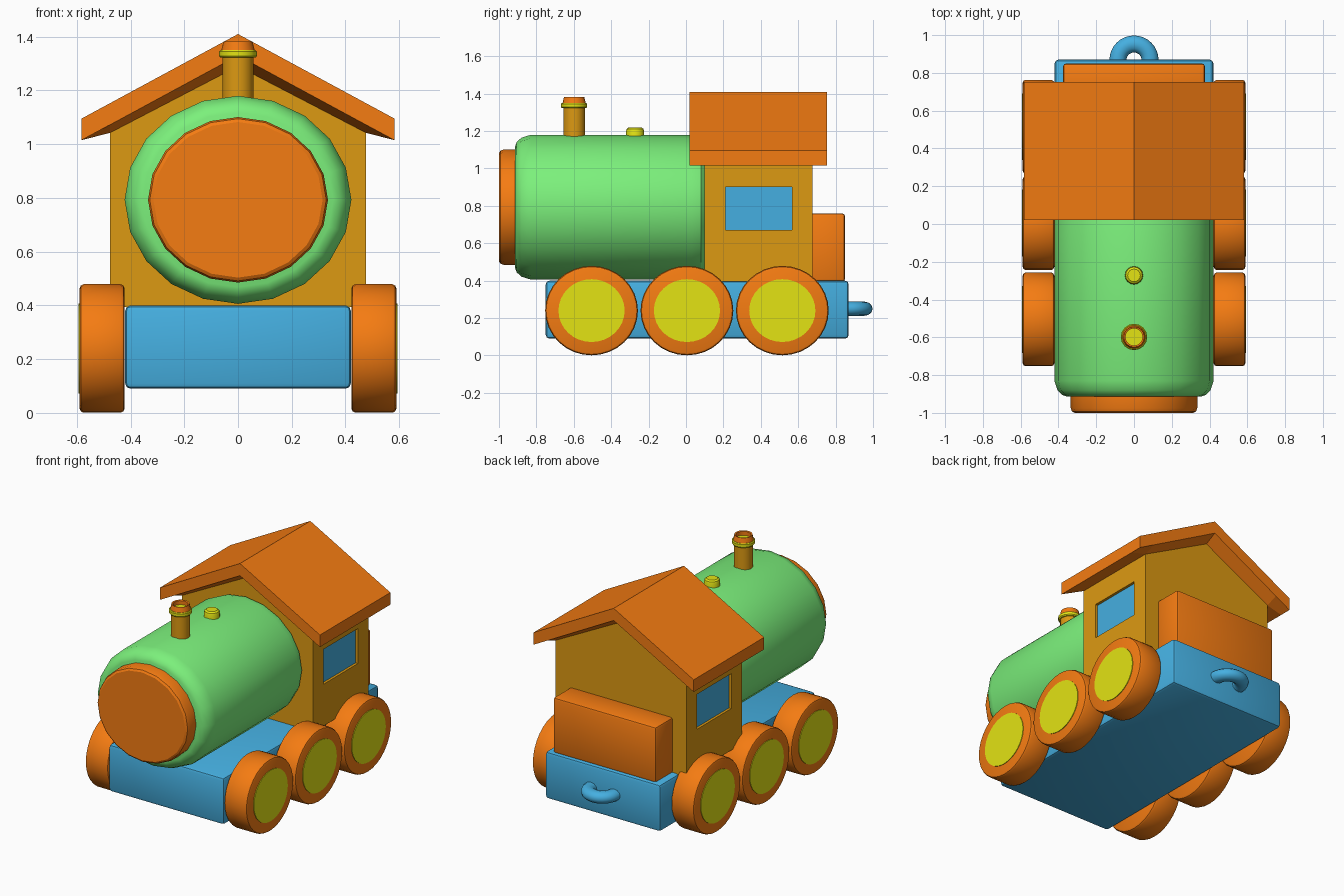
import bpy, bmesh, math

if "Cube" in bpy.data.objects:
    bpy.data.objects.remove(bpy.data.objects["Cube"])

def material(name, rgb):
    m = bpy.data.materials.new(name)
    m.diffuse_color = (*rgb, 1)
    m.use_nodes = True
    m.node_tree.nodes["Principled BSDF"].inputs["Base Color"].default_value = m.diffuse_color
    return m

ORANGE = material("orange", (0.91, 0.20, 0.006))
AMBER = material("amber", (0.72, 0.32, 0.006))
GREEN = material("green", (0.20, 0.87, 0.20))
BLUE = material("blue", (0.06, 0.43, 0.75))
YELLOW = material("yellow", (0.77, 0.77, 0.007))

def finish(name, bm, mat, angle=30):
    bmesh.ops.recalc_face_normals(bm, faces=bm.faces)
    me = bpy.data.meshes.new(name)
    bm.to_mesh(me)
    bm.free()
    ob = bpy.data.objects.new(name, me)
    bpy.context.collection.objects.link(ob)
    me.materials.append(mat)
    bpy.ops.object.select_all(action='DESELECT')
    ob.select_set(True)
    bpy.context.view_layer.objects.active = ob
    if angle:
        bpy.ops.object.shade_smooth_by_angle(angle=math.radians(angle))
    return ob

def loft(name, loops, mat, angle=30):
    """Skin a row of closed loops and cap both ends."""
    bm = bmesh.new()
    rows = [[bm.verts.new(p) for p in loop] for loop in loops]
    n = len(rows[0])
    for a, b in zip(rows, rows[1:]):
        for i in range(n):
            j = (i + 1) % n
            bm.faces.new((a[i], a[j], b[j], b[i]))
    bm.faces.new(rows[0])
    bm.faces.new(rows[-1])
    return finish(name, bm, mat, angle)

def lathe(name, axis, centre, scale, profile, n, mat, angle=30):
    """Turn (position, radius) pairs round an axis; scale = the two oval radii."""
    loops = []
    for t, r in profile:
        loop = []
        for i in range(n):
            a = 2 * math.pi * i / n
            u, v = math.sin(a) * r * scale[0], math.cos(a) * r * scale[1]
            p = {'x': (t, u, v), 'y': (u, t, v), 'z': (u, v, t)}[axis]
            loop.append([c + d for c, d in zip(centre, p)])
        loops.append(loop)
    return loft(name, loops, mat, angle)

def box(name, lo, hi, mat, bevel=0.0):
    bm = bmesh.new()
    bmesh.ops.create_cube(bm, size=1)
    for v in bm.verts:
        v.co = [(a + b) / 2 + c * (b - a) for a, b, c in zip(lo, hi, v.co)]
    if bevel:
        bmesh.ops.bevel(bm, geom=list(bm.edges), offset=bevel, segments=2,
                        profile=0.5, affect='EDGES')
    return finish(name, bm, mat, 40 if bevel else 0)

# Chassis and rear coal box
box("chassis", (-0.42, -0.75, 0.09), (0.42, 0.87, 0.40), BLUE, 0.02)
box("coal_box", (-0.375, 0.66, 0.395), (0.375, 0.85, 0.76), ORANGE, 0.015)

# Wheels with yellow hub discs
for side, s in (("left", -1), ("right", 1)):
    for i, y in enumerate((-0.505, 0.005, 0.515)):
        lathe(f"wheel_{side}_{i + 1}", 'x', (0, y, 0.24), (0.248, 0.239),
              [(s * 0.422, 0.94), (s * 0.427, 0.98), (s * 0.437, 1),
               (s * 0.575, 1), (s * 0.585, 0.98), (s * 0.589, 0.94)], 32, ORANGE)
        lathe(f"hub_{side}_{i + 1}", 'x', (0, y, 0.24), (0.177, 0.168),
              [(s * 0.57, 1), (s * 0.593, 1)], 32, YELLOW)

# Boiler barrel and round front plate
lathe("boiler", 'y', (0, 0, 0.793), (0.422, 0.387),
      [(-0.914, 0.84), (-0.905, 0.90), (-0.88, 0.96), (-0.83, 1),
       (0.03, 1), (0.08, 0.97), (0.105, 0.90)], 20, GREEN)
lathe("boiler_front", 'y', (0, 0, 0.793), (0.335, 0.308),
      [(-0.90, 1), (-0.975, 1), (-0.992, 0.98), (-1.0, 0.94)], 20, ORANGE)

# Chimney with yellow collar and hollow flared cap
C = (0, -0.598, 0)
lathe("chimney", 'z', C, (0.058, 0.058), [(1.12, 1), (1.33, 1)], 16, AMBER)
lathe("chimney_collar", 'z', C, (0.07, 0.07),
      [(1.322, 0.93), (1.328, 1), (1.345, 1), (1.35, 0.93)], 16, YELLOW)
lathe("chimney_cap", 'z', C, (0.063, 0.063),
      [(1.345, 0.8), (1.345, 1), (1.383, 0.86), (1.38, 0.72), (1.352, 0.72)], 16, ORANGE)
lathe("chimney_hole", 'z', C, (0.05, 0.05), [(1.34, 0.92), (1.354, 0.92)], 16, YELLOW)

# Small dome on the boiler
lathe("dome", 'z', (0, -0.272, 0), (0.048, 0.048),
      [(1.15, 1), (1.20, 1), (1.212, 0.92), (1.22, 0.7)], 16, YELLOW)

# Cab with window opening cut straight through
cab_outline = [(-0.477, 0.395), (0.477, 0.395), (0.477, 1.06), (0, 1.32), (-0.477, 1.06)]
cab = loft("cab", [[(x, y, z) for x, z in cab_outline] for y in (0.10, 0.675)], AMBER, 0)
cutter = box("window_cutter", (-0.6, 0.21, 0.67), (0.6, 0.567, 0.90), AMBER)
cutter.hide_render = True
cut = cab.modifiers.new("window_opening", 'BOOLEAN')
cut.operation, cut.object, cut.solver = 'DIFFERENCE', cutter, 'EXACT'
bpy.context.view_layer.objects.active = cab
bpy.ops.object.modifier_apply(modifier=cut.name)
bpy.data.objects.remove(cutter)
box("window_glass", (-0.46, 0.205, 0.665), (0.46, 0.572, 0.905), BLUE)

# Gabled roof, underside thickening from the rim to the cab walls
def roof_section(y, wall_z, ridge_z):
    half = [(0.583, 1.095), (0.583, 1.015), (0.477, wall_z)]
    pts = [(0, 1.41)] + half + [(0, ridge_z)] + [(-x, z) for x, z in reversed(half)]
    return [(x, y, z) for x, z in pts]

loft("roof", [roof_section(0.02, 1.072, 1.33), roof_section(0.10, 1.042, 1.29),
              roof_section(0.675, 1.042, 1.29), roof_section(0.753, 1.072, 1.33)],
     ORANGE, 0)

# Rear coupling ring, half outside the chassis
loops = []
for i in range(17):
    a = math.pi * i / 16
    loop = []
    for k in range(12):
        b = 2 * math.pi * k / 12
        r = 0.085 + 0.045 * math.cos(b)
        loop.append((r * math.cos(a), 0.868 + r * math.sin(a), 0.25 + 0.038 * math.sin(b)))
    loops.append(loop)
loft("coupling", loops, BLUE, 40)
